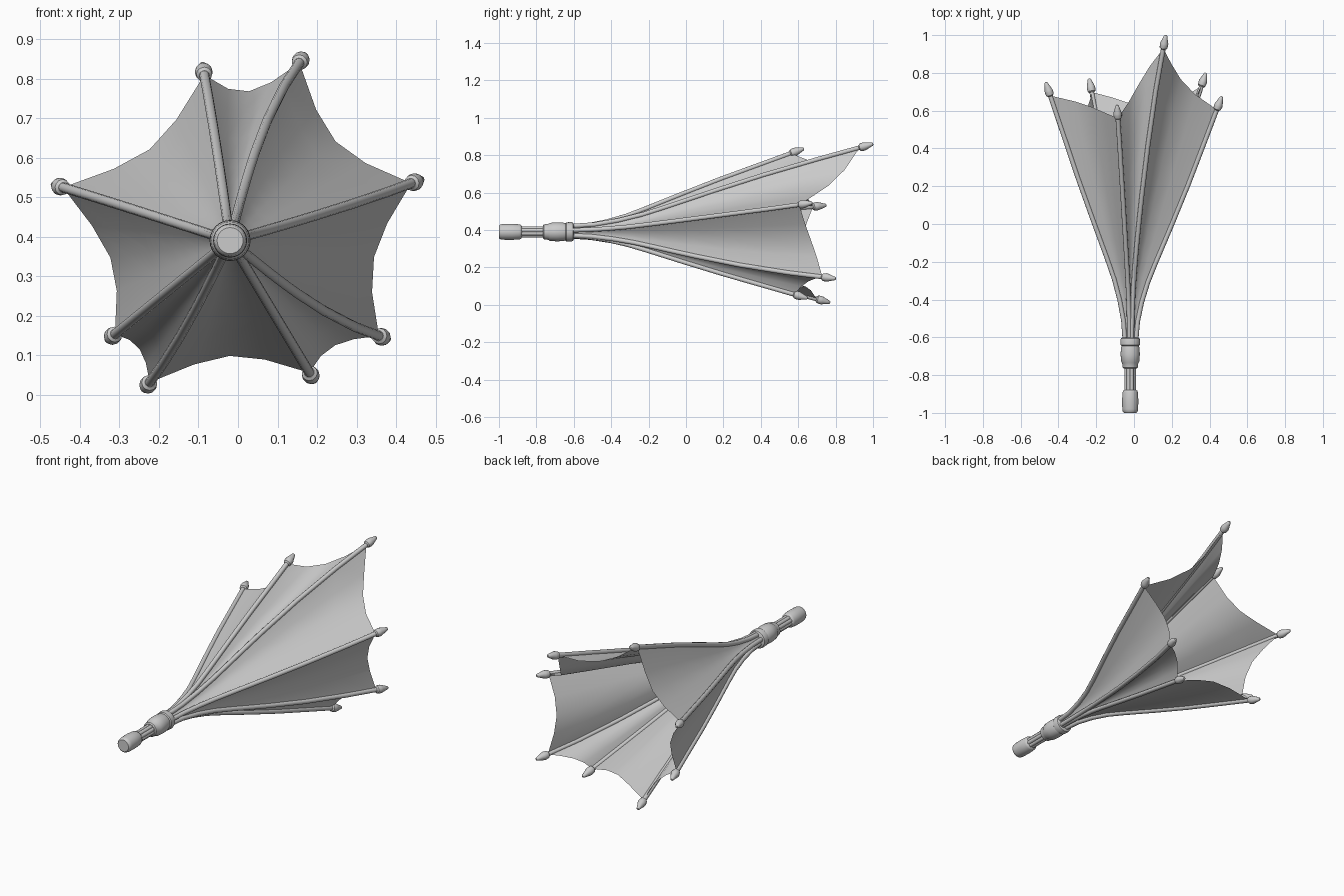
import bpy, bmesh, math
from mathutils import Vector

if "Cube" in bpy.data.objects:
    bpy.data.objects.remove(bpy.data.objects["Cube"])

AX, AZ = -0.02, 0.39          # position of the long axis in x and z
Y0 = -0.62                    # where the ribs start to spread

grey = bpy.data.materials.new("light_grey")
grey.diffuse_color = (0.6, 0.6, 0.6, 1)
grey.use_nodes = True
grey.node_tree.nodes["Principled BSDF"].inputs["Base Color"].default_value = grey.diffuse_color

# rib tips (x, y, z) and the angle in degrees at which each rib leaves the collar
RIBS = [((-0.09, 0.63, 0.835), 98), ((0.168, 1.0, 0.86), 76),
        ((0.465, 0.675, 0.545), 16), ((0.38, 0.80, 0.14), -40),
        ((0.193, 0.65, 0.035), -59), ((-0.237, 0.77, 0.012), -116),
        ((-0.33, 0.60, 0.138), -141), ((-0.467, 0.75, 0.532), -198)]

# spread of a rib: fraction of length -> fraction of the tip's distance from the axis
SPREAD = [(0, 0.062), (0.08, 0.08), (0.16, 0.125), (0.24, 0.19), (0.32, 0.275),
          (0.40, 0.365), (0.48, 0.455), (0.64, 0.63), (0.82, 0.815), (1, 1)]


def finish(name, bm, smooth=True):
    me = bpy.data.meshes.new(name)
    bm.to_mesh(me)
    bm.free()
    ob = bpy.data.objects.new(name, me)
    bpy.context.collection.objects.link(ob)
    me.materials.append(grey)
    if smooth:
        bpy.ops.object.select_all(action='DESELECT')
        ob.select_set(True)
        bpy.context.view_layer.objects.active = ob
        bpy.ops.object.shade_smooth_by_angle(angle=math.radians(40))
    return ob


def sweep(name, pts, radii, sides):
    """Round solid along a path, with one radius per point."""
    bm = bmesh.new()
    rings = []
    for i, p in enumerate(pts):
        d = (pts[min(i + 1, len(pts) - 1)] - pts[max(i - 1, 0)]).normalized()
        u = d.cross(Vector((0, 0, 1))).normalized()
        v = u.cross(d)
        rings.append([bm.verts.new(p + radii[i] * (u * math.cos(a) + v * math.sin(a)))
                      for a in (math.tau * k / sides for k in range(sides))])
    for a, b in zip(rings, rings[1:]):
        for k in range(sides):
            n = (k + 1) % sides
            bm.faces.new((a[k], a[n], b[n], b[k]))
    bm.faces.new(rings[0][::-1])
    bm.faces.new(rings[-1])
    bmesh.ops.recalc_face_normals(bm, faces=bm.faces)
    return finish(name, bm)


def lathe(name, profile, sides=24):
    return sweep(name, [Vector((AX, y, AZ)) for y, r in profile],
                 [r for y, r in profile], sides)


def rib_path(tip, base_deg):
    """Points of one rib from the collar to its tip."""
    tx, ty, tz = tip
    dx, dz = tx - AX, tz - AZ
    reach, end = math.hypot(dx, dz), math.atan2(dz, dx)
    base = math.radians(base_deg)
    turn = (end - base + math.pi) % math.tau - math.pi
    path = []
    for t, f in SPREAD:
        a = base + turn * t * t
        path.append(Vector((AX + reach * f * math.cos(a), Y0 + (ty - Y0) * t,
                            AZ + reach * f * math.sin(a))))
    return path


paths = [rib_path(*r) for r in RIBS]

# ribs, handle rods and pointed rib ends
for i, path in enumerate(paths):
    a = math.radians(112.5 - 45 * i)
    rod = [Vector((AX + 0.021 * math.cos(a), y, AZ + 0.021 * math.sin(a)))
           for y in (-0.95, -0.72)]
    d = (path[-1] - path[-2]).normalized()
    stop = path[-1] - d * 0.06
    pts = rod + path[:-1] + [stop]
    sweep(f"rib_{i + 1}", pts, [0.011] * 2 + [0.0125] * (len(pts) - 2), 10)
    cap = [(0.078, 0.013), (0.072, 0.020), (0.055, 0.0225), (0.045, 0.0215),
           (0.018, 0.013), (0.004, 0.009), (0.0, 0.005)]
    sweep(f"rib_end_{i + 1}", [path[-1] - d * s for s, r in cap],
          [r for s, r in cap], 12)

# cloth panels stretched between the ribs, sagging towards the axis
bm = bmesh.new()
SEG = 4
cols = []
for i, left in enumerate(paths):
    right = paths[(i + 1) % len(paths)]
    for k in range(SEG):
        u = k / SEG
        col = []
        for j in range(len(SPREAD)):
            ends = []
            for p in (left, right):
                q = p[j]
                if j == len(SPREAD) - 1:      # cloth stops short of the tip
                    q = q - (p[-1] - p[-2]).normalized() * 0.075
                ends.append(q)
            p = ends[0].lerp(ends[1], u)
            chord = (ends[0] - ends[1]).length
            inward = Vector((AX - p.x, 0, AZ - p.z))
            sag = min(0.45 * chord * chord / max(0.45 * SPREAD[j][1], 0.05), 0.13 * chord)
            sag = min(sag, 0.5 * inward.length)
            col.append(bm.verts.new(p + inward.normalized() * sag * 4 * u * (1 - u)))
        cols.append(col)
for i, a in enumerate(cols):
    b = cols[(i + 1) % len(cols)]
    for j in range(len(SPREAD) - 1):
        bm.faces.new((a[j], b[j], b[j + 1], a[j + 1]))
finish("cloth", bm)

# collar holding the ribs together, and the grip at the end of the handle
lathe("collar", [(-0.765, 0.034), (-0.76, 0.040), (-0.735, 0.043), (-0.728, 0.048),
                 (-0.69, 0.051), (-0.655, 0.049), (-0.645, 0.046), (-0.64, 0.051),
                 (-0.615, 0.052), (-0.605, 0.049), (-0.60, 0.040)])
lathe("grip", [(-1.0, 0.033), (-0.994, 0.039), (-0.98, 0.042), (-0.93, 0.043),
               (-0.89, 0.040), (-0.882, 0.037), (-0.878, 0.030)])
lathe("handle_core", [(-0.95, 0.021), (-0.65, 0.021)])
